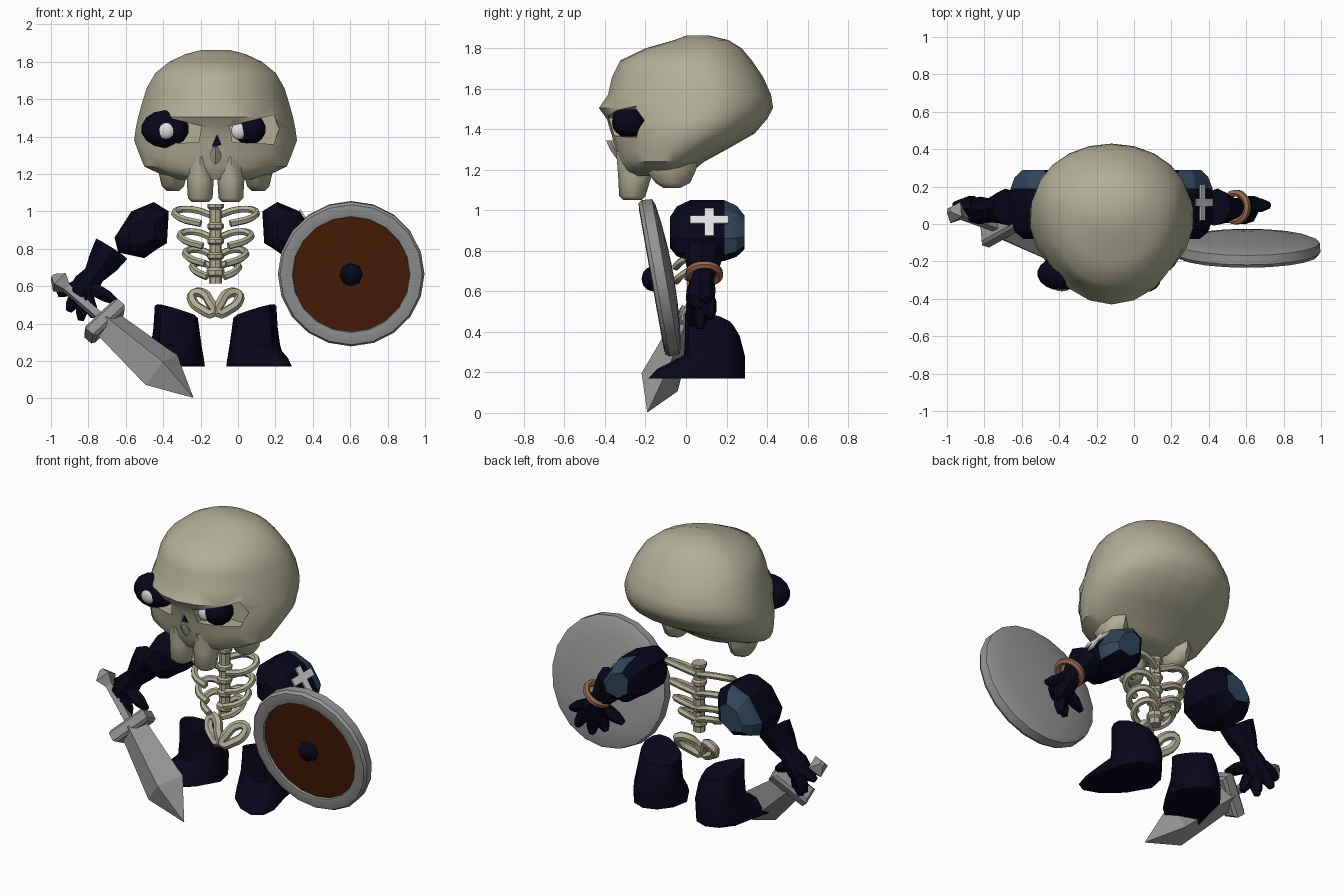
import bpy, bmesh, math
from mathutils import Vector, Matrix

if "Cube" in bpy.data.objects:
    bpy.data.objects.remove(bpy.data.objects["Cube"])

CX = -0.12  # symmetry plane of the body


def material(name, rgb):
    m = bpy.data.materials.new(name)
    m.diffuse_color = (*rgb, 1)
    m.use_nodes = True
    m.node_tree.nodes["Principled BSDF"].inputs["Base Color"].default_value = m.diffuse_color
    return m


BONE = material("bone", (0.44, 0.43, 0.31))
DARK = material("dark navy", (0.0018, 0.0018, 0.010))
STEEL = material("steel", (0.30, 0.30, 0.30))
WOOD = material("brown wood", (0.072, 0.012, 0.002))
BLUE = material("slate blue", (0.030, 0.058, 0.100))
COPPER = material("copper", (0.33, 0.14, 0.08))
WHITE = material("white", (0.75, 0.75, 0.75))


def finish(name, bm, mats, angle=35):
    bmesh.ops.recalc_face_normals(bm, faces=bm.faces)
    me = bpy.data.meshes.new(name)
    bm.to_mesh(me)
    bm.free()
    for m in mats:
        me.materials.append(m)
    ob = bpy.data.objects.new(name, me)
    bpy.context.collection.objects.link(ob)
    activate(ob)
    bpy.ops.object.shade_smooth_by_angle(angle=math.radians(angle))
    return ob


def activate(ob):
    bpy.ops.object.select_all(action='DESELECT')
    ob.select_set(True)
    bpy.context.view_layer.objects.active = ob


def add_loft(bm, rings):
    """Skin closed rings and cap both ends."""
    vs = [[bm.verts.new(p) for p in r] for r in rings]
    n = len(rings[0])
    for a, b in zip(vs, vs[1:]):
        for i in range(n):
            bm.faces.new((a[i], a[(i + 1) % n], b[(i + 1) % n], b[i]))
    bm.faces.new(vs[0])
    bm.faces.new(vs[-1])


def loft(name, rings, mat, angle=35):
    bm = bmesh.new()
    add_loft(bm, rings)
    return finish(name, bm, [mat], angle)


def egg(z, cx, yf, yb, hw, yw=None, n=10):
    """Horizontal oval from yf to yb, widest at yw."""
    yw = (yf + yb) / 2 if yw is None else yw
    out = []
    for i in range(n):
        a = 2 * math.pi * i / n
        c = math.cos(a)
        out.append(Vector((cx + hw * math.sin(a), yw + c * (yb - yw if c > 0 else yw - yf), z)))
    return out


def add_limb(bm, pts, n=8):
    """Round tapered tube through (x, y, z, radius) points."""
    P = [Vector(p[:3]) for p in pts]
    rings = []
    for i, p in enumerate(pts):
        q = (P[min(i + 1, len(P) - 1)] - P[max(i - 1, 0)]).to_track_quat('Z', 'Y')
        rings.append([P[i] + q @ Vector((p[3] * math.cos(2 * math.pi * k / n),
                                         p[3] * math.sin(2 * math.pi * k / n), 0)) for k in range(n)])
    add_loft(bm, rings)


def tube(name, pts, r, mat, closed=False):
    cu = bpy.data.curves.new(name, 'CURVE')
    cu.dimensions = '3D'
    cu.bevel_depth, cu.bevel_resolution, cu.resolution_u = r, 1, 3
    cu.use_fill_caps = True
    sp = cu.splines.new('BEZIER')
    sp.bezier_points.add(len(pts) - 1)
    for b, p in zip(sp.bezier_points, pts):
        b.co = p
        b.handle_left_type = b.handle_right_type = 'AUTO'
    sp.use_cyclic_u = closed
    cu.materials.append(mat)
    ob = bpy.data.objects.new(name, cu)
    bpy.context.collection.objects.link(ob)
    activate(ob)
    bpy.ops.object.convert(target='MESH')
    bpy.ops.object.shade_smooth_by_angle(angle=math.radians(40))


def ball(name, c, r, mat, u=14, v=9):
    bm = bmesh.new()
    bmesh.ops.create_uvsphere(bm, u_segments=u, v_segments=v, radius=1,
                              matrix=Matrix.Translation(c) @ Matrix.Diagonal((*r, 1)) @ Matrix.Rotation(math.pi / 2, 4, 'X'))
    return finish(name, bm, [mat])


def flip(x, s):
    """World x of a point at distance x from the body centre on side s."""
    return CX + s * x


# skull: z, front y, back y, half width, widest y
skull_rows = [(1.17, -.30, .00, .20, -.12), (1.20, -.32, .04, .30, -.10), (1.24, -.335, .09, .385, -.08),
              (1.30, -.35, .20, .41, -.03), (1.38, -.37, .34, .44, .04), (1.45, -.39, .40, .43, .08),
              (1.505, -.43, .43, .418, .10), (1.57, -.385, .42, .40, .10), (1.66, -.365, .38, .372, .08),
              (1.74, -.325, .325, .325, .06), (1.80, -.20, .275, .25, .07), (1.84, -.06, .21, .165, .08),
              (1.862, .0, .12, .08, .06)]
skull = loft("skull", [egg(z, CX, f, b, w, y, 22) for z, f, b, w, y in skull_rows], BONE, 40)

# hooded eye sockets and nose hole
nose = ((-.02, 1.345), (.03, 1.355), (.008, 1.41))
socket = [(.075, 1.455), (.09, 1.37), (.31, 1.36), (.34, 1.44), (.31, 1.515)]
bm = bmesh.new()
for s in (1, -1):
    add_loft(bm, [[Vector((flip(x, s), y, z)) for x, z in socket] for y in (-.7, -.2)])
add_loft(bm, [[Vector((CX + x, y, z)) for x, z in nose] for y in (-.7, -.345)])
cutter = finish("socket_cutter", bm, [BONE])
mod = skull.modifiers.new("sockets", 'BOOLEAN')
mod.operation, mod.object, mod.solver = 'DIFFERENCE', cutter, 'EXACT'
activate(skull)
bpy.ops.object.modifier_apply(modifier="sockets")
bpy.data.objects.remove(cutter)
bpy.ops.object.shade_smooth_by_angle(angle=math.radians(40))
loft("nose_hole", [[Vector((CX + x, y, z)) for x, z in nose] for y in (-.353, -.345)], DARK)
loft("nose_ridge", [egg(1.25, CX, -.34, -.28, .035, n=6), egg(1.30, CX, -.375, -.28, .04, n=6),
                    egg(1.345, CX, -.395, -.30, .012, n=6)], BONE)

# teeth and cheek stubs
for s, side in ((1, "left"), (-1, "right")):
    loft(side + "_tooth", [egg(z, flip(.082, s), f, b, w, n=8) for z, f, b, w in
         ((1.05, -.31, -.22, .045), (1.07, -.33, -.20, .066), (1.17, -.335, -.17, .072), (1.29, -.345, -.15, .08))], BONE, 50)
    loft(side + "_cheek", [egg(z, flip(.228, s), f, b, w, n=8) for z, f, b, w in
         ((1.11, -.11, -.03, .035), (1.135, -.15, .02, .06), (1.20, -.20, .05, .075), (1.28, -.22, .06, .09))], BONE, 50)

# mismatched eyes
ball("right_eye", (-.39, -.265, 1.44), (.13, .09, .102), DARK)
ball("right_pupil", (-.385, -.33, 1.435), (.052, .03, .052), WHITE)
ball("left_eye", (.06, -.28, 1.44), (.09, .085, .085), DARK)
ball("left_pupil", (.005, -.335, 1.43), (.042, .03, .048), WHITE)

# spine with swollen vertebrae
bm = bmesh.new()
add_limb(bm, [(CX, .04, z, r) for z, r in ((.615, .035), (.65, .035), (.66, .048), (.685, .048), (.70, .033), (.74, .033),
         (.75, .044), (.77, .044), (.78, .033), (.82, .033), (.83, .044), (.85, .044), (.86, .033), (.90, .033),
         (.91, .044), (.93, .044), (.94, .033), (1.01, .033), (1.02, .044), (1.04, .044))], 8)
finish("spine", bm, [BONE])

# ribs, each curling from the spine round to the front
for i, (z, w) in enumerate(((.975, .225), (.855, .195), (.76, .165), (.69, .125))):
    for s, side in ((1, "left"), (-1, "right")):
        tube(f"{side}_rib_{i + 1}", [(flip(x * w, s), y, z + dz) for x, y, dz in
             ((.05, .06, .0), (.55, .09, .035), (.95, .05, .025), (.85, -.02, -.01), (.35, -.05, -.04))], .02, BONE)

# pelvis loops
for s, side in ((1, "left"), (-1, "right")):
    tube(side + "_pelvis", [(flip(x, s), y, z) for x, y, z in ((.01, .0, .457), (.07, .02, .473), (.125, .06, .525),
         (.118, .08, .56), (.065, .06, .56), (.03, .02, .515))], .027, BONE, True)

# shoulders: octagonal pads with the outer back faces plated
pad = ((-.07, .17), (.05, .12), (.14, -.02), (.12, -.10), (-.02, -.13), (-.09, -.08), (-.14, -.05), (-.15, .12))
for s, side in ((1, "left"), (-1, "right")):
    c = Vector((flip(.40, s), .105, .88))
    n = Vector((.62 * s, .72, .3)).normalized()
    bm = bmesh.new()
    add_loft(bm, [[Vector((c.x + s * x * k, y, c.z + z * k)) for x, z in pad] for y, k in
                  ((-.08, .5), (-.045, .82), (.02, 1), (.19, 1), (.25, .84), (.29, .55))])
    bmesh.ops.recalc_face_normals(bm, faces=bm.faces)
    bm.normal_update()
    for f in bm.faces:
        f.material_index = int(f.normal.dot(n) > .62 and f.calc_center_median().y > .15)
    finish(side + "_shoulder", bm, [DARK, BLUE], 25)

# cross emblem lying on the sloping outer face of the left shoulder
bm = bmesh.new()
rot = Matrix(((.54, 0, .84), (0, 1, 0), (-.84, 0, .54))).to_4x4()
for size, dx in (((.045, .19, .008), -.015), ((.16, .045, .008), 0)):
    bmesh.ops.create_cube(bm, size=1, matrix=Matrix.Translation((.372, .115, .94)) @ rot
                          @ Matrix.Translation((dx, 0, .003)) @ Matrix.Diagonal((*size, 1)))
finish("shoulder_cross", bm, [WHITE])

# gloves with flared cuff, palm, fingers and thumb
for s, side in ((1, "left"), (-1, "right")):
    bm = bmesh.new()
    add_limb(bm, [(flip(x, s), y, z, r) for x, y, z, r in ((.555, .09, .80, .10), (.60, .085, .73, .085),
             (.65, .08, .66, .058), (.69, .075, .61, .072), (.72, .07, .56, .072), (.735, .07, .51, .045))])
    for tip, base in (((.845, .10, .555), (.74, .10, .60)), ((.785, .12, .465), (.74, .11, .56)),
                      ((.72, .07, .415), (.71, .07, .53)), ((.65, .03, .435), (.69, .04, .54)),
                      ((.53, .03, .515), (.66, .05, .59))):
        mid = [a * .4 + b * .6 for a, b in zip(base, tip)]
        add_limb(bm, [(flip(p[0], s), p[1], p[2], r) for p, r in ((base, .04), (mid, .036), (tip, .018))], 6)
    finish(side + "_glove", bm, [DARK])

# copper bracelet
q = Vector((.6, 0, -.8)).to_track_quat('Z', 'Y')
tube("bracelet", [Vector((.545, .09, .685)) + q @ Vector((.075 * math.cos(a), .075 * math.sin(a), 0))
                  for a in (k * math.pi / 4 for k in range(8))], .02, COPPER, True)

# boots with slanted tops and outward toes
for s, side in ((1, "left"), (-1, "right")):
    rings = [egg(z, .21 + dx, f, b, w, y, 12) for z, dx, f, b, w, y in
             ((.17, .005, -.185, .29, .158, .08), (.215, .005, -.145, .292, .152, .10), (.285, .0, -.01, .29, .135, .14),
              (.38, .0, -.005, .265, .122, .13), (.46, .0, -.005, .235, .115, .11))]
    for p in rings[-1]:
        p.z += .28 * (p.x - .205) - .25 * (p.y - .11)
    for r in rings:
        for p in r:
            p.x = flip(p.x + max(0, .06 - p.y) * .5, s)
    loft(side + "_boot", rings, DARK, 40)

# sword: long axis L, width W, thickness N; the blade is a thick diamond
guard, tip = Vector((-.71, -.025, .41)), Vector((-.24, -.19, .005))
L = (tip - guard).normalized()
W = Vector((.083, .046, .077))
W = (W - L * W.dot(L)).normalized()
N = L.cross(W)


def diamond(d, w, t):
    return [guard + L * d + W * a * w + N * b * t for a, b in ((1, 0), (0, 1), (-1, 0), (0, -1))]


def block(d, w, t):
    return [guard + L * d + W * a * w + N * b * t for a, b in ((1, 1), (-1, 1), (-1, -1), (1, -1))]


loft("sword_blade", [diamond(0, .085, .06), diamond(.41, .125, .10), diamond((tip - guard).length, .002, .002)], STEEL, 20)
loft("sword_guard", [block(-.045, .11, .04), block(-.03, .125, .055), block(.02, .125, .055), block(.035, .11, .04)], STEEL, 20)
loft("sword_grip", [block(-.30, .02, .02), block(0, .02, .02)], STEEL, 20)
loft("sword_pommel", [block(-.385, .012, .012), block(-.335, .045, .045), block(-.27, .015, .015)], STEEL, 20)

# round shield: profile of radius and offset along its front axis
C = Vector((.605, -.13, .668))
q = Vector((0, -.985, -.175)).to_track_quat('Z', 'Y')
profile = [(.02, -.07), (.14, -.066), (.27, -.055), (.36, -.042), (.388, -.03), (.392, .02), (.38, .038), (.35, .042),
           (.315, .036), (.312, .024), (.02, .028)]
bm = bmesh.new()
add_loft(bm, [[C + q @ Vector((r * math.cos(k * math.pi / 10), r * math.sin(k * math.pi / 10), d)) for k in range(20)]
              for r, d in profile])
axis = q @ Vector((0, 0, 1))
for f in bm.faces:
    m = f.calc_center_median() - C
    f.material_index = int(m.dot(axis) > .015 and max((v.co - C - axis * (v.co - C).dot(axis)).length for v in f.verts) < .3135)
finish("shield", bm, [STEEL, WOOD], 30)
ball("shield_boss", C + axis * .035, (.062, .055, .062), DARK, 8, 6)
